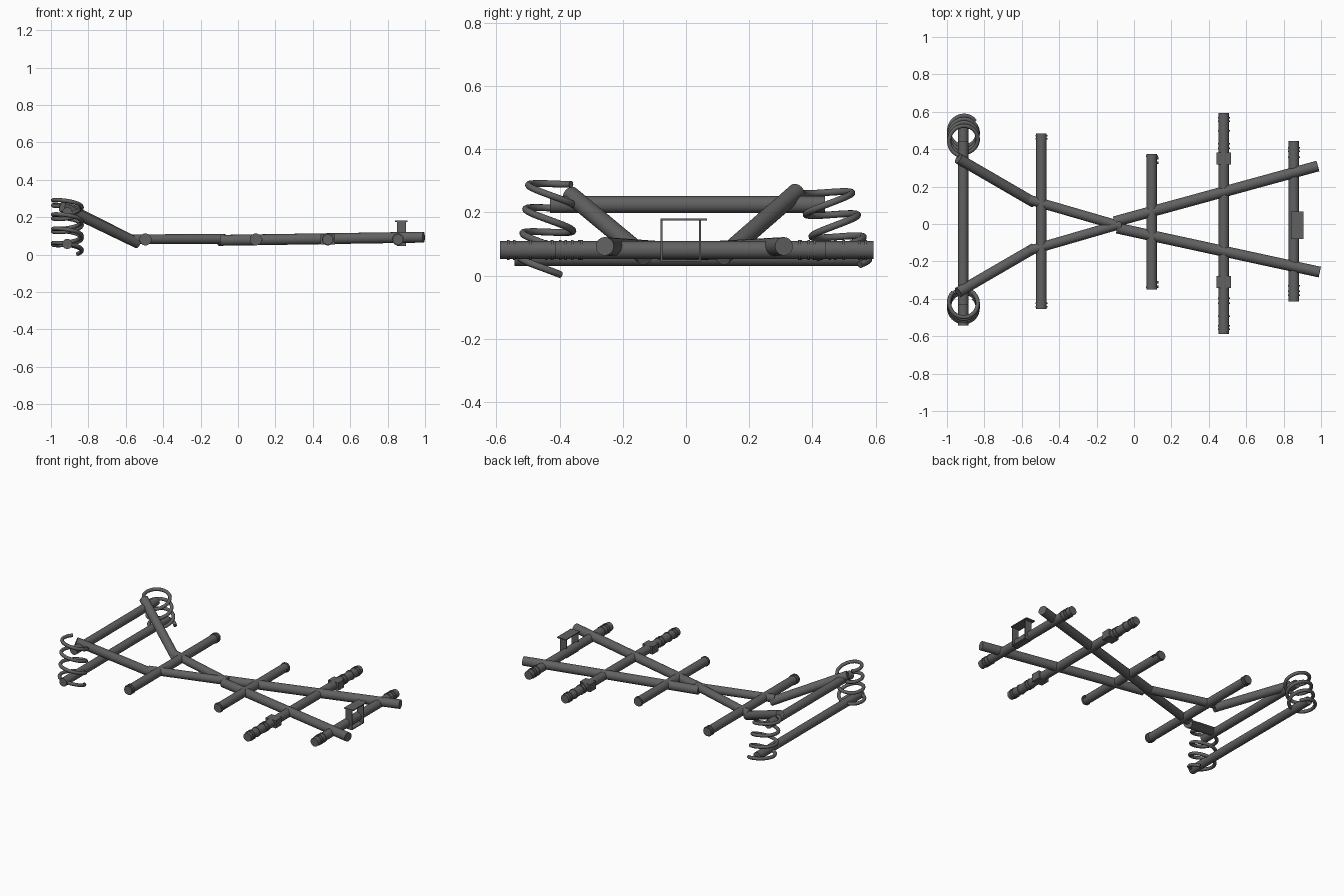
import bpy, math
from mathutils import Vector

if "Cube" in bpy.data.objects:
    bpy.data.objects.remove(bpy.data.objects["Cube"])

# dark grey metal
metal = bpy.data.materials.new("dark_metal")
metal.diffuse_color = (0.12, 0.12, 0.12, 1)
metal.use_nodes = True
metal.node_tree.nodes["Principled BSDF"].inputs["Base Color"].default_value = metal.diffuse_color


def finish(ob, name):
    ob.name = name
    ob.data.materials.append(metal)
    bpy.ops.object.select_all(action='DESELECT')
    ob.select_set(True)
    bpy.context.view_layer.objects.active = ob
    bpy.ops.object.shade_smooth_by_angle(angle=math.radians(35))


def rod(name, a, b, r=0.029, sides=28):
    a, b = Vector(a), Vector(b)
    d = b - a
    bpy.ops.mesh.primitive_cylinder_add(vertices=sides, radius=r, depth=d.length, location=(a + b) / 2)
    ob = bpy.context.object
    ob.rotation_euler = d.to_track_quat('Z', 'Y').to_euler()
    finish(ob, name)


def box(name, x, y, z):
    bpy.ops.mesh.primitive_cube_add(size=1, location=(sum(x) / 2, sum(y) / 2, sum(z) / 2))
    ob = bpy.context.object
    ob.scale = (x[1] - x[0], y[1] - y[0], z[1] - z[0])
    finish(ob, name)


def spring(name, y_bottom, y_top, z_bottom, z_top, tilt, start, turns, hand):
    # helix of round wire with tilted coils
    n = int(turns * 32)
    cu = bpy.data.curves.new(name, 'CURVE')
    cu.dimensions = '3D'
    cu.bevel_depth = 0.011
    cu.bevel_resolution = 3
    cu.use_fill_caps = True
    cu.materials.append(metal)
    sp = cu.splines.new('POLY')
    sp.points.add(n)
    r = 0.077
    for i in range(n + 1):
        f = i / n
        t = start + hand * 2 * math.pi * turns * f
        dy = r * math.sin(t)
        sp.points[i].co = (-0.912 + r * math.cos(t), y_bottom + (y_top - y_bottom) * f + dy,
                           z_bottom + (z_top - z_bottom) * f + tilt * dy, 1)
    sp.use_smooth = True
    ob = bpy.data.objects.new(name, cu)
    bpy.context.collection.objects.link(ob)


# cross rods: x, y min, y max, ring distances from each end
cross = [("rear_cross_rod", -0.495, -0.455, 0.485, (0.012, 0.03)),
         ("middle_cross_rod", 0.095, -0.35, 0.375, (0.012,)),
         ("long_cross_rod", 0.48, -0.588, 0.594, (0.025, 0.045, 0.095, 0.165, 0.19)),
         ("front_cross_rod", 0.855, -0.415, 0.443, (0.035, 0.055, 0.085))]
for name, x, y0, y1, rings in cross:
    rod(name, (x, y0, 0.081), (x, y1, 0.081), 0.028)
    for d in rings:
        for y in (y0 + d, y1 - d):
            rod(name + "_ring", (x, y - 0.004, 0.081), (x, y + 0.004, 0.081), 0.032)

# small pegs on the middle rod
for y in (-0.335, -0.312, 0.328, 0.352):
    rod("rod_peg", (0.11, y, 0.081), (0.131, y, 0.081), 0.006, 12)

# square collars on the long rod
for y in (-0.31, 0.35):
    box("rod_collar", (0.442, 0.518), (y - 0.031, y + 0.031), (0.055, 0.107))

# upper and lower bars between the springs
rod("upper_spring_bar", (-0.913, -0.43, 0.225), (-0.913, 0.44, 0.225), 0.027)
rod("lower_spring_bar", (-0.913, -0.543, 0.057), (-0.913, 0.555, 0.057), 0.027)

# crossing rails and raised arms
rod("left_arm", (-0.94, 0.35, 0.265), (-0.535, 0.115, 0.06), 0.028)
rod("right_arm", (-0.94, -0.365, 0.255), (-0.535, -0.13, 0.06), 0.028)
rod("left_rear_rail", (-0.56, 0.13, 0.082), (-0.07, -0.012, 0.084), 0.026)
rod("right_rear_rail", (-0.56, -0.142, 0.082), (-0.07, 0.0, 0.084), 0.026)
rod("left_front_rail", (-0.105, 0.012, 0.076), (0.983, 0.31, 0.093))
rod("right_front_rail", (-0.09, -0.022, 0.076), (0.993, -0.257, 0.093))

# bracket on the front rod
box("bracket_top", (0.84, 0.906), (-0.08, 0.067), (0.174, 0.181))
box("bracket_base", (0.85, 0.898), (-0.08, 0.047), (0.045, 0.051))
for y in (-0.077, 0.044):
    box("bracket_side", (0.85, 0.898), (y - 0.003, y + 0.003), (0.045, 0.178))

# coil springs leaning outward towards the bottom
spring("right_spring", -0.452, -0.418, 0.014, 0.3, -0.2, math.pi * 0.25, 3.75, -1)
spring("left_spring", 0.505, 0.44, 0.025, 0.277, 0.22, math.pi * 0.2, 3.6, 1)
